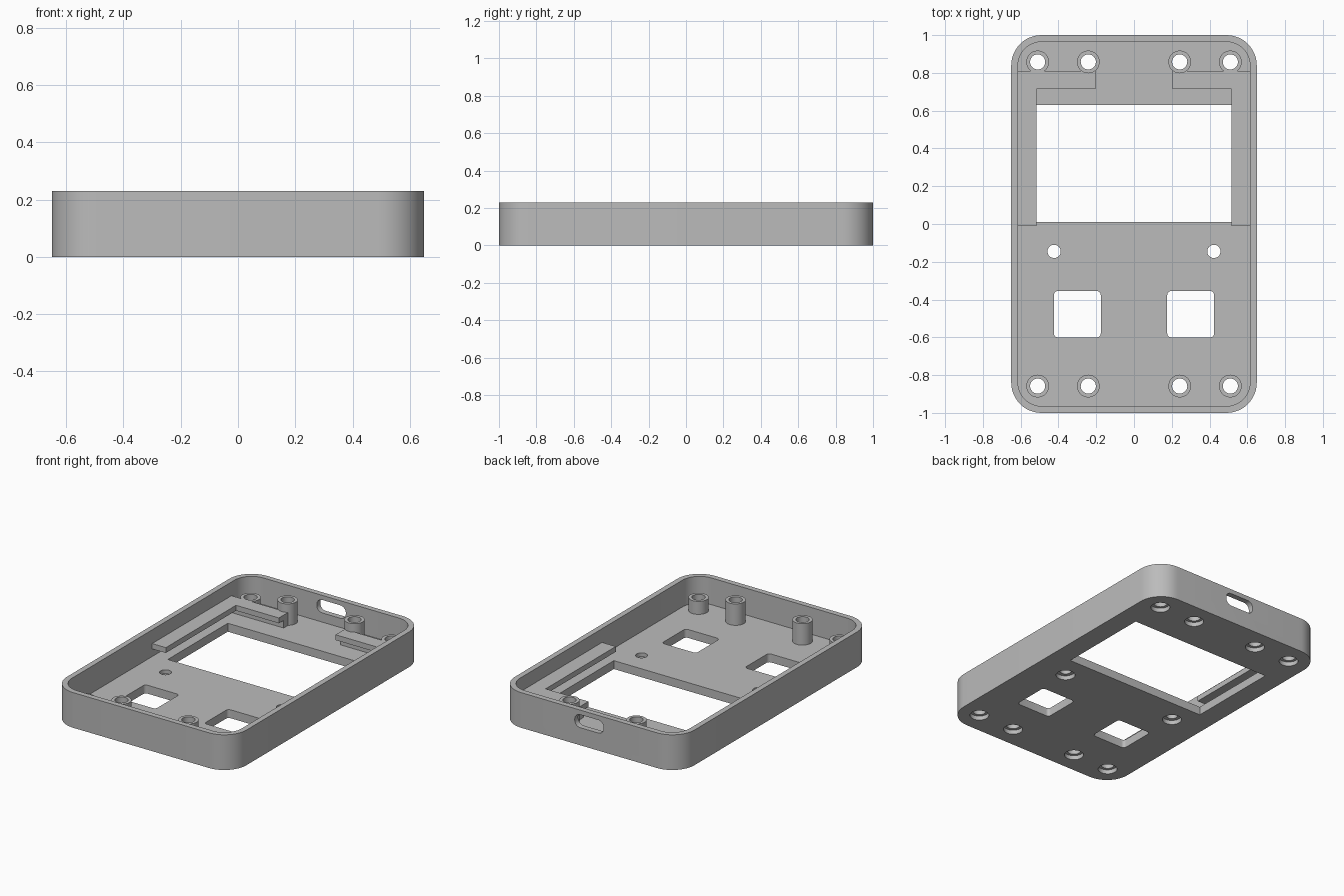
import bpy, bmesh
from math import pi, cos, sin, radians

if "Cube" in bpy.data.objects:
    bpy.data.objects.remove(bpy.data.objects["Cube"])

grey = bpy.data.materials.new("plain_grey")
grey.use_nodes = True
colour = (0.5, 0.5, 0.5, 1)
grey.diffuse_color = colour
grey.node_tree.nodes["Principled BSDF"].inputs["Base Color"].default_value = colour


def rounded(x0, x1, y0, y1, r=0, steps=12):
    """Outline of a rectangle with rounded corners."""
    if r == 0:
        return [(x0, y0), (x1, y0), (x1, y1), (x0, y1)]
    centres = [(x1 - r, y1 - r), (x0 + r, y1 - r), (x0 + r, y0 + r), (x1 - r, y0 + r)]
    return [(cx + r * cos(a), cy + r * sin(a))
            for q, (cx, cy) in enumerate(centres)
            for a in [pi / 2 * (q + i / steps) for i in range(steps + 1)]]


def circle(x, y, r, n=40):
    return [(x + r * cos(2 * pi * i / n), y + r * sin(2 * pi * i / n)) for i in range(n)]


def prism(name, outline, z0, z1, place=lambda u, v, w: (u, v, w)):
    """Extrude an outline between two heights."""
    bm = bmesh.new()
    face = bm.faces.new([bm.verts.new(place(u, v, z0)) for u, v in outline])
    top = bmesh.ops.extrude_face_region(bm, geom=[face])["geom"]
    for v in top:
        if isinstance(v, bmesh.types.BMVert):
            a, b = place(0, 0, z0), place(0, 0, z1)
            v.co.x += b[0] - a[0]
            v.co.y += b[1] - a[1]
            v.co.z += b[2] - a[2]
    bmesh.ops.recalc_face_normals(bm, faces=bm.faces)
    mesh = bpy.data.meshes.new(name)
    bm.to_mesh(mesh)
    bm.free()
    mesh.materials.append(grey)
    obj = bpy.data.objects.new(name, mesh)
    bpy.context.collection.objects.link(obj)
    return obj


def activate(obj):
    bpy.ops.object.select_all(action='DESELECT')
    obj.select_set(True)
    bpy.context.view_layer.objects.active = obj


def combine(obj, other, operation='DIFFERENCE'):
    """Apply a boolean and discard the second shape."""
    activate(obj)
    mod = obj.modifiers.new("combine", 'BOOLEAN')
    mod.operation, mod.solver, mod.object = operation, 'EXACT', other
    bpy.ops.object.modifier_apply(modifier=mod.name)
    bpy.data.objects.remove(other)


W, L, H = 0.65, 1.0, 0.23
WALL, FLOOR = 0.036, 0.055
RAIL_TOP, RAIL_LOW = 0.14, 0.105
IN_X, IN_Y = W - WALL, L - WALL
parts = []

# Tray shell
tray = prism("tray", rounded(-W, W, -L, L, 0.16), 0, H)
parts.append(tray)
combine(tray, prism("cavity", rounded(-IN_X, IN_X, -IN_Y, IN_Y, 0.16 - WALL), FLOOR, H + 0.1))

# Display window and square button openings
combine(tray, prism("window", rounded(-0.515, 0.515, 0.01, 0.63), -0.1, 0.1))
for x in (-0.3, 0.3):
    combine(tray, prism("button", rounded(x - 0.124, x + 0.124, -0.6, -0.355, 0.02, 5), -0.1, 0.1))

# Connector slot through the back wall
combine(tray, prism("slot", rounded(-0.105, 0.105, 0.115, 0.2, 0.04), 0.9, 1.1,
                    lambda u, v, w: (u, w, v)))

# Screw holes, recessed from below
posts = [(sx * x, sy * 0.858, h) for x, h in ((0.51, RAIL_TOP), (0.242, 0.195))
         for sx in (-1, 1) for sy in (-1, 1)]
small = [(sx * 0.423, -0.145, None) for sx in (-1, 1)]
for x, y, h in posts + small:
    combine(tray, prism("bore", circle(x, y, 0.04 if h else 0.035), -0.1, 0.1))
    combine(tray, prism("recess", circle(x, y, 0.058), -0.1, 0.028))

# Hollow screw posts
for x, y, h in posts:
    post = prism("screw_post", circle(x, y, 0.06), FLOOR - 0.003, h)
    combine(post, prism("bore", circle(x, y, 0.04), -0.1, 0.3))
    parts.append(post)

# L-shaped display rails with a foot under the back arm
for s, side in ((1, "left"), (-1, "right")):
    outline = [(IN_X + 0.004, -0.01), (0.515, -0.01), (0.515, 0.715),
               (0.205, 0.715), (0.205, 0.81), (IN_X + 0.004, 0.81)]
    rail = prism(side + "_rail", [(s * x, y) for x, y in outline], RAIL_LOW, RAIL_TOP)
    foot = prism(side + "_foot", [(s * x, y) for x, y in
                 rounded(0.205, IN_X + 0.004, 0.765, 0.81)], FLOOR - 0.003, RAIL_TOP)
    combine(rail, foot, 'UNION')
    parts.append(rail)

# Smooth the rounded walls, keep edges sharp
for obj in parts:
    activate(obj)
    bpy.ops.object.shade_smooth_by_angle(angle=radians(30))
